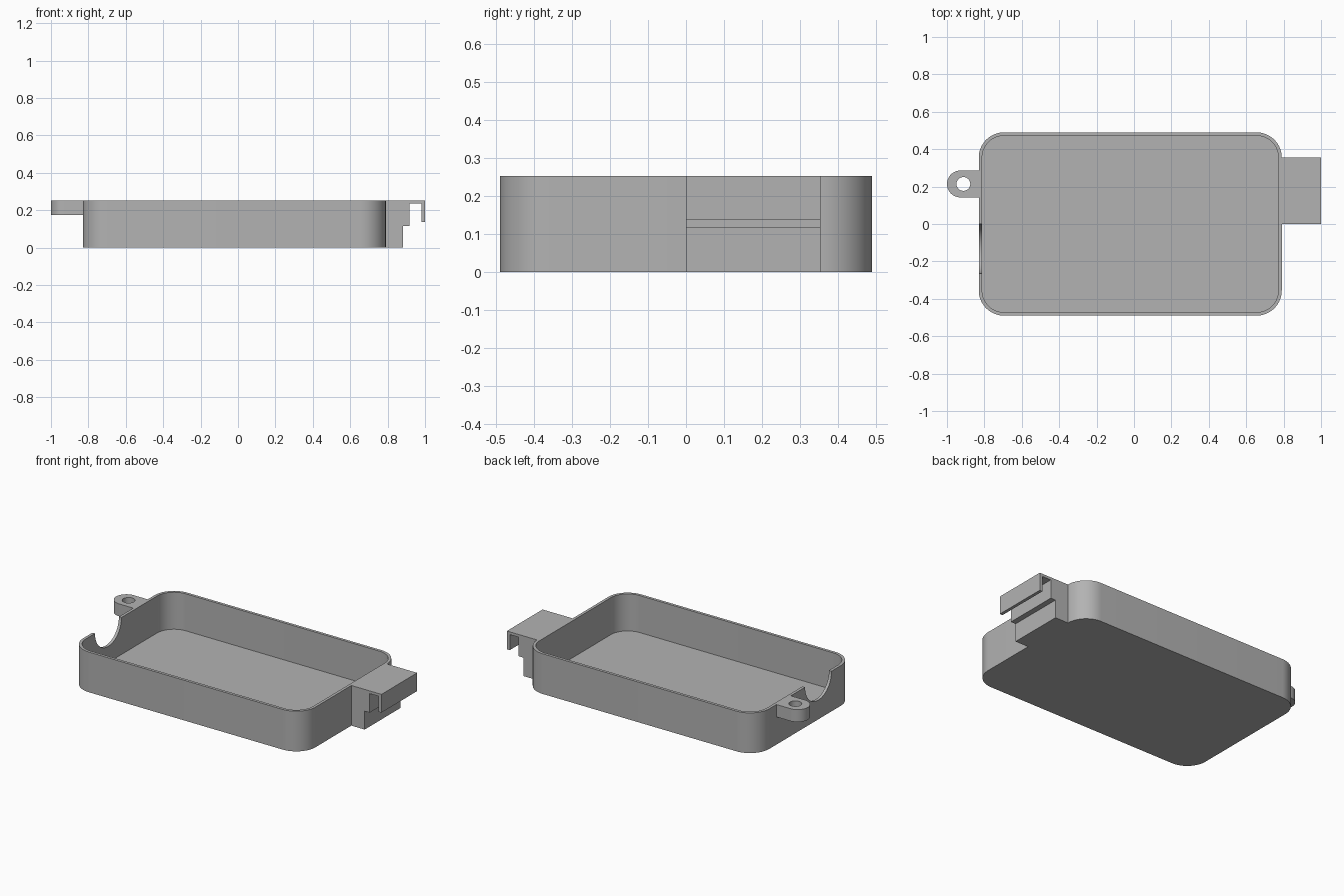
import bpy, bmesh
from math import pi, cos, sin, radians
from mathutils import Matrix, Vector

cube = bpy.data.objects.get("Cube")
if cube:
    bpy.data.objects.remove(cube, do_unlink=True)

GREY = (0.45, 0.45, 0.45, 1)
mat = bpy.data.materials.new("plain grey")
mat.use_nodes = True
mat.diffuse_color = GREY
mat.node_tree.nodes["Principled BSDF"].inputs["Base Color"].default_value = GREY

H = 0.253                      # overall height
X0, X1, Y = -0.83, 0.79, 0.49  # tray outline
WALL, FLOOR, R = 0.018, 0.02, 0.135


def arc(cx, cy, r, a0, a1, n=16):
    """Points along an arc, angles in degrees."""
    angles = [radians(a0 + (a1 - a0) * i / n) for i in range(n + 1)]
    return [(cx + r * cos(a), cy + r * sin(a)) for a in angles]


def rounded_rect(inset):
    r = R - inset
    xa, xb, y = X0 + R, X1 - R, Y - R
    return (arc(xb, y, r, 0, 90) + arc(xa, y, r, 90, 180)
            + arc(xa, -y, r, 180, 270) + arc(xb, -y, r, 270, 360))


def prism(name, outline, low, high, along="z"):
    """Extrude an outline along z, or an (x, z) / (y, z) outline along y / x."""
    place = {"z": lambda a, b: (a, b, low),
             "y": lambda a, b: (a, low, b),
             "x": lambda a, b: (low, a, b)}[along]
    bm = bmesh.new()
    face = bm.faces.new([bm.verts.new(place(a, b)) for a, b in outline])
    top = bmesh.ops.extrude_face_region(bm, geom=[face])["geom"]
    shift = Vector([high - low if axis == along else 0 for axis in "xyz"])
    bmesh.ops.translate(bm, vec=shift,
                        verts=[v for v in top if isinstance(v, bmesh.types.BMVert)])
    bmesh.ops.recalc_face_normals(bm, faces=bm.faces)
    mesh = bpy.data.meshes.new(name)
    bm.to_mesh(mesh)
    bm.free()
    mesh.materials.append(mat)
    obj = bpy.data.objects.new(name, mesh)
    bpy.context.collection.objects.link(obj)
    return obj


def activate(obj):
    bpy.ops.object.select_all(action="DESELECT")
    obj.select_set(True)
    bpy.context.view_layer.objects.active = obj


def cut(obj, cutter):
    """Subtract the cutter and discard it."""
    mod = obj.modifiers.new("cut", "BOOLEAN")
    mod.operation, mod.solver, mod.object = "DIFFERENCE", "EXACT", cutter
    activate(obj)
    bpy.ops.object.modifier_apply(modifier=mod.name)
    bpy.data.objects.remove(cutter, do_unlink=True)


# Open tray with rounded corners
tray = prism("tray", rounded_rect(0), 0, H)
cut(tray, prism("cavity_cutter", rounded_rect(WALL), FLOOR, H + 0.1))

# Half-round cable notch in the end wall
notch = arc(-0.132, H, 0.132, 180, 360, 32) + [(0, H + 0.1), (-0.264, H + 0.1)]
cut(tray, prism("notch_cutter", notch, X0 - 0.05, X0 + 0.05, "x"))

# Screw lug with a through hole
lug_outline = arc(-0.928, 0.214, 0.072, 90, 270, 24) + [(X0, 0.142), (X0, 0.286)]
lug = prism("screw_lug", lug_outline, 0.175, H)
cut(lug, prism("hole_cutter", arc(-0.912, 0.214, 0.037, 0, 345, 23), 0.1, H + 0.1))

# Stepped block with a downward hook
hook = [(X1, 0), (0.883, 0), (0.883, 0.116), (0.918, 0.116), (0.918, 0.236),
        (0.98, 0.236), (0.98, 0.138), (1, 0.138), (1, H), (X1, H)]
clip = prism("hook_clip", hook, 0, 0.355, "y")

for part in (tray, lug, clip):
    activate(part)
    bpy.ops.object.shade_smooth_by_angle(angle=radians(30))
